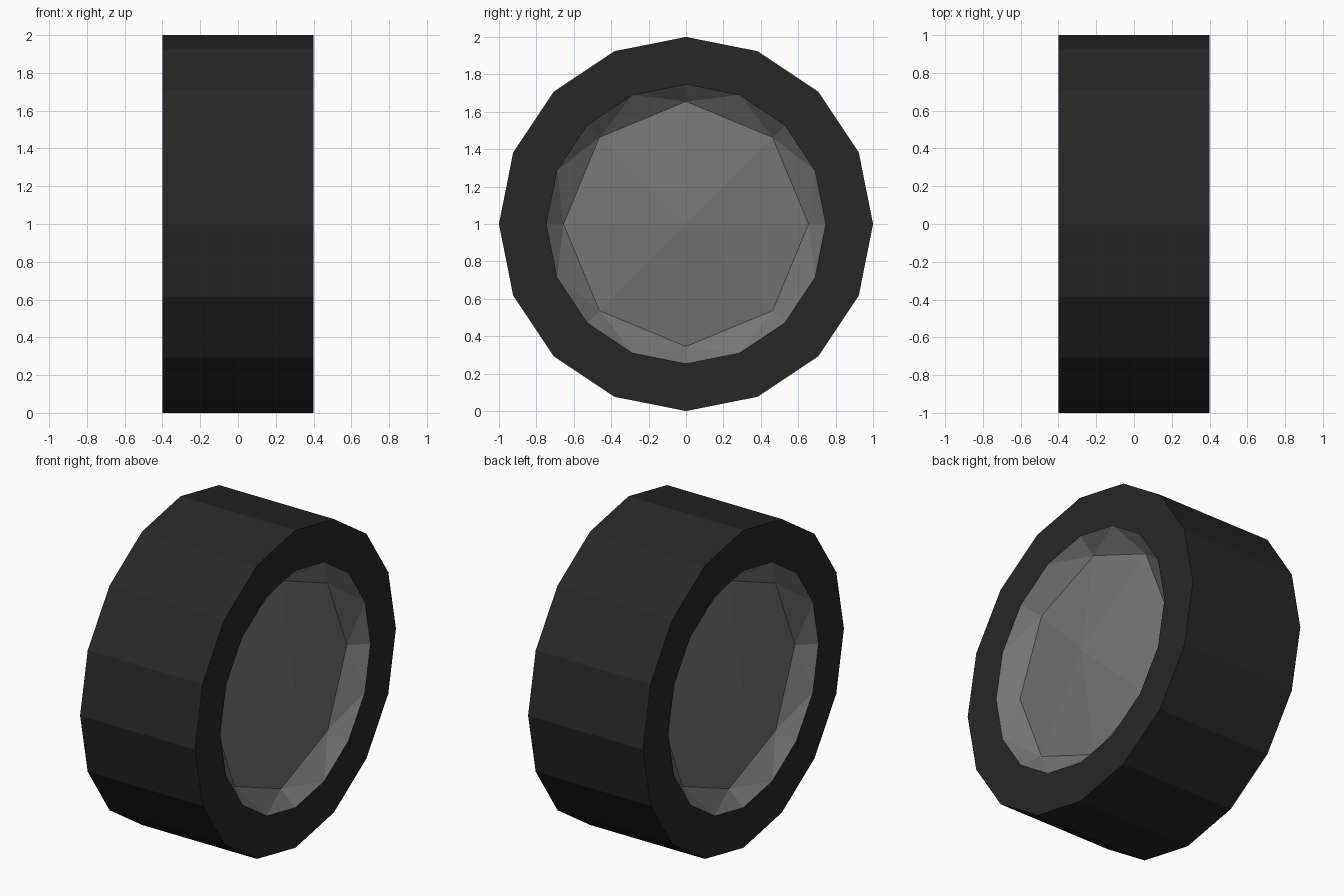
import bpy, bmesh, math

if "Cube" in bpy.data.objects:
    bpy.data.objects.remove(bpy.data.objects["Cube"])

HALF = 0.4       # half the tyre width
R_TYRE, R_RIM, R_HUB = 1.0, 0.747, 0.655


def material(name, v):
    m = bpy.data.materials.new(name)
    m.diffuse_color = (v, v, v, 1)
    m.use_nodes = True
    m.node_tree.nodes["Principled BSDF"].inputs["Base Color"].default_value = m.diffuse_color
    return m


def ring(bm, x, radius, sides):
    """Circle of vertices around the x axle, first vertex at the top."""
    return [bm.verts.new((x, radius * math.sin(2 * math.pi * i / sides),
                          1 + radius * math.cos(2 * math.pi * i / sides)))
            for i in range(sides)]


def bridge(bm, a, b):
    n = len(a)
    for i in range(n):
        j = (i + 1) % n
        bm.faces.new((a[i], a[j], b[j], b[i]))


def finish(bm, name, mat):
    me = bpy.data.meshes.new(name)
    bm.to_mesh(me)
    bm.free()
    me.materials.append(mat)
    ob = bpy.data.objects.new(name, me)
    bpy.context.collection.objects.link(ob)
    return ob


rubber = material("black rubber", 0.02)
metal = material("grey metal", 0.18)

# Tyre: 16-sided tread with flat side walls
bm = bmesh.new()
rings = [ring(bm, x, r, 16) for x, r in
         ((-HALF, R_RIM), (-HALF, R_TYRE), (HALF, R_TYRE), (HALF, R_RIM))]
for a, b in zip(rings, rings[1:]):
    bridge(bm, a, b)
bmesh.ops.recalc_face_normals(bm, faces=bm.faces)
# side walls and tread must face away from the wheel centre
tread = max(bm.faces, key=lambda f: f.calc_center_median().z)
if tread.normal.z < 0:
    bmesh.ops.reverse_faces(bm, faces=bm.faces)
finish(bm, "tyre", rubber)

# Hubcaps: recessed 8-sided shallow cone joined to the 16-sided rim
for side, name in ((1, "right_hubcap"), (-1, "left_hubcap")):
    bm = bmesh.new()
    rim = ring(bm, side * HALF, R_RIM, 16)
    hub = ring(bm, side * 0.3, R_HUB, 8)
    apex = bm.verts.new((side * 0.39, 0, 1))
    for i in range(8):
        j = (i + 1) % 8
        mid = rim[2 * i + 1]
        for tri in ((rim[2 * i], hub[i], mid), (hub[i], hub[j], mid),
                    (hub[j], rim[2 * j], mid), (apex, hub[j], hub[i])):
            bm.faces.new(tri)
    bm.normal_update()
    flip = [f for f in bm.faces if f.normal.x * side < 0]
    bmesh.ops.reverse_faces(bm, faces=flip)
    finish(bm, name, metal)
